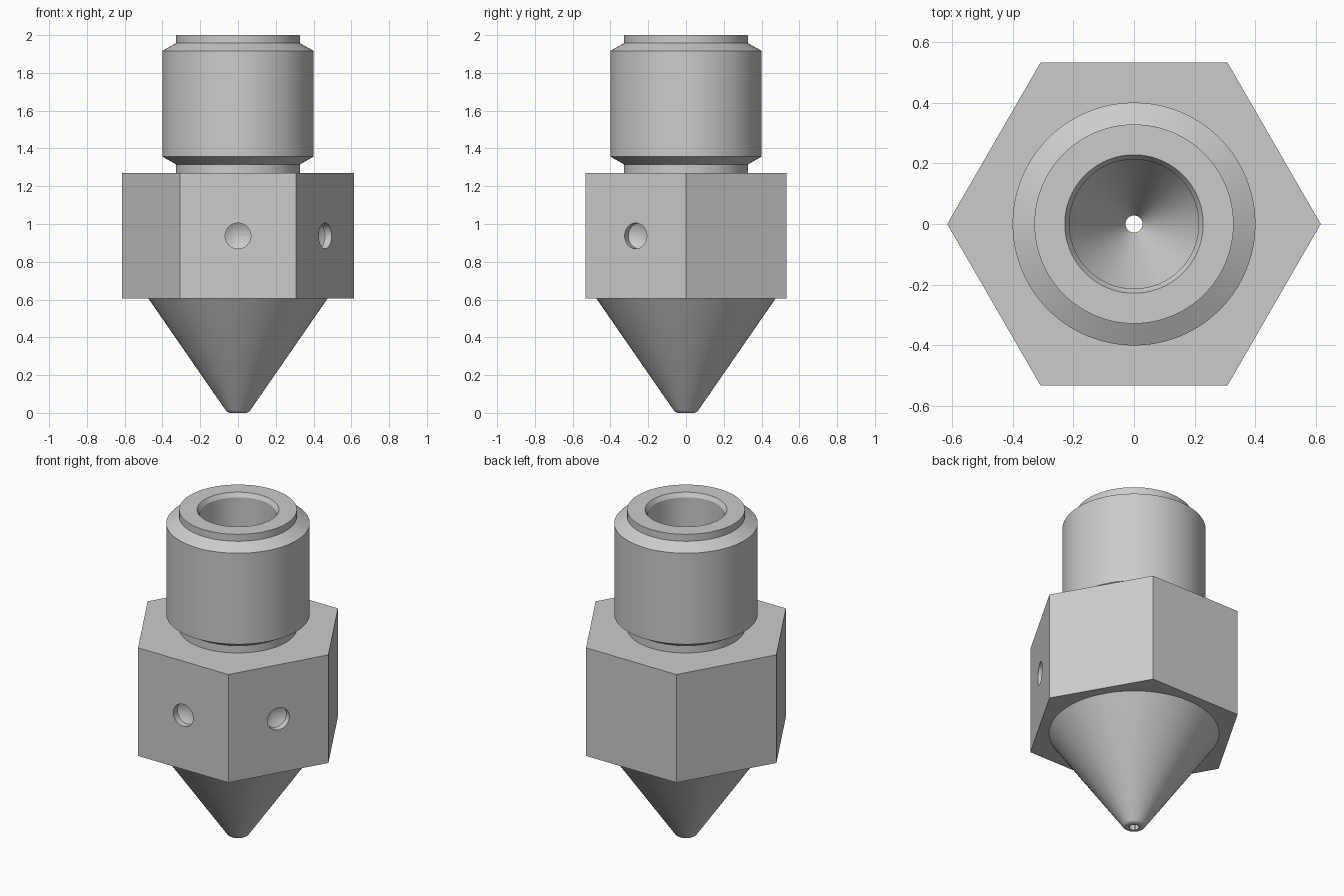
import bpy
import bmesh
from math import pi, radians, cos, sin
from mathutils import Matrix

cube = bpy.data.objects.get("Cube")
if cube:
    bpy.data.objects.remove(cube, do_unlink=True)

metal = bpy.data.materials.new("grey metal")
metal.use_nodes = True
GREY = (0.6, 0.6, 0.6, 1)
metal.diffuse_color = GREY
metal.node_tree.nodes["Principled BSDF"].inputs["Base Color"].default_value = GREY


def finish(name, bm):
    bmesh.ops.recalc_face_normals(bm, faces=bm.faces)
    mesh = bpy.data.meshes.new(name)
    bm.to_mesh(mesh)
    bm.free()
    mesh.materials.append(metal)
    obj = bpy.data.objects.new(name, mesh)
    bpy.context.collection.objects.link(obj)
    return obj


def lathe(name, profile, steps=96, matrix=Matrix()):
    """Turn a list of (radius, height) points into a closed solid."""
    bm = bmesh.new()
    verts = [bm.verts.new((r, 0, z)) for r, z in profile]
    edges = [bm.edges.new(pair) for pair in zip(verts, verts[1:])]
    bmesh.ops.spin(bm, geom=verts + edges, cent=(0, 0, 0), axis=(0, 0, 1),
                   angle=2 * pi, steps=steps)
    bmesh.ops.remove_doubles(bm, verts=bm.verts, dist=1e-5)
    bm.transform(matrix)
    return finish(name, bm)


def combine(target, tool, operation):
    mod = target.modifiers.new(operation.lower(), "BOOLEAN")
    mod.operation = operation
    mod.solver = "EXACT"
    mod.object = tool
    bpy.context.view_layer.objects.active = target
    bpy.ops.object.modifier_apply(modifier=mod.name)
    bpy.data.objects.remove(tool, do_unlink=True)


# Hexagonal nut section, with a corner on the x axis
NUT_RADIUS, NUT_BOTTOM, NUT_TOP = 0.615, 0.605, 1.27
bm = bmesh.new()
bmesh.ops.create_cone(bm, cap_ends=True, segments=6, radius1=NUT_RADIUS,
                      radius2=NUT_RADIUS, depth=NUT_TOP - NUT_BOTTOM)
corner = max(bm.verts, key=lambda v: v.co.x)
if abs(corner.co.y) > 0.01:
    bm.transform(Matrix.Rotation(radians(30), 4, "Z"))
bm.transform(Matrix.Translation((0, 0, (NUT_TOP + NUT_BOTTOM) / 2)))
nozzle = finish("nozzle_body", bm)

# Rounded tip, cone, neck groove and chamfered shank, turned as one solid
tip = [(0.04 + 0.03 * sin(a), 0.03 - 0.03 * cos(a))
       for a in (radians(d) for d in (0, 14, 28, 42, 55))]
turned = lathe("turned_core", [(0, 0)] + tip + [
    (0.498, 0.64), (0.328, 0.75), (0.328, 1.315), (0.4, 1.357),
    (0.4, 1.917), (0.328, 1.957), (0.328, 2), (0, 2)])
combine(nozzle, turned, "UNION")

# Bore: chamfered mouth, straight channel, funnel and outlet
bore = lathe("bore_cutter", [
    (0, -0.1), (0.028, -0.1), (0.028, 0.13), (0.213, 0.45),
    (0.213, 1.975), (0.228, 2), (0.228, 2.1), (0, 2.1)])
combine(nozzle, bore, "DIFFERENCE")

# Drilled dimples on the front face and its left-hand neighbour
apothem = NUT_RADIUS * cos(pi / 6)
for azimuth in (-90, -30):
    place = (Matrix.Rotation(radians(azimuth), 4, "Z")
             @ Matrix.Translation((apothem, 0, 0.937))
             @ Matrix.Rotation(radians(90), 4, "Y"))
    drill = lathe("dimple_cutter", [
        (0, -0.08), (0.068, -0.04), (0.068, 0.1), (0, 0.1)], 48, place)
    combine(nozzle, drill, "DIFFERENCE")

# Smooth turned surfaces, crisp edges
bpy.ops.object.select_all(action="DESELECT")
nozzle.select_set(True)
bpy.context.view_layer.objects.active = nozzle
bpy.ops.object.shade_smooth_by_angle(angle=radians(25))
